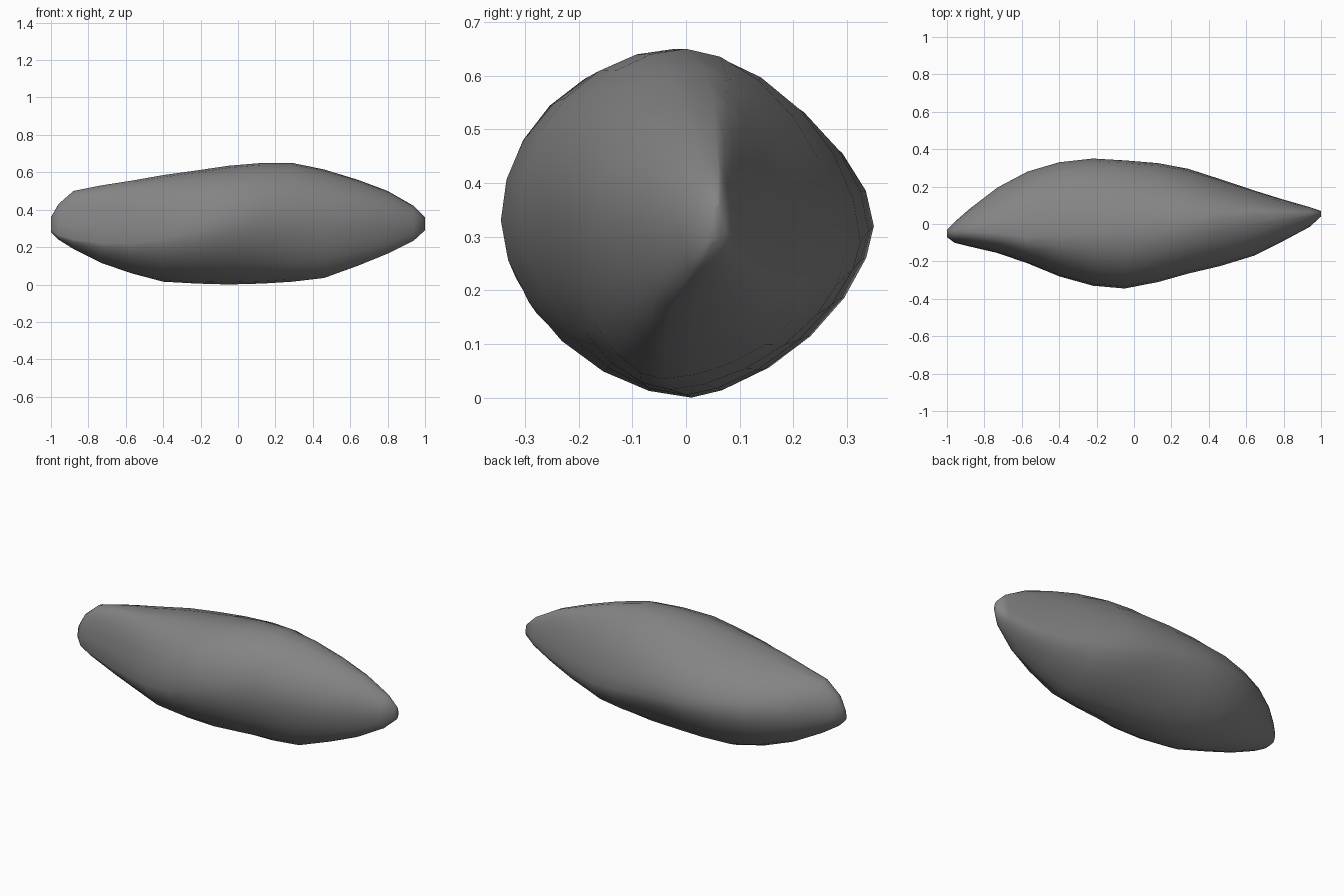
import bpy, bmesh, math

# Stations along the stone: x, y front, y back, z bottom, z top,
# y of top ridge, y of bottom ridge, z of front bulge, z of back bulge
STATIONS = [
    (-1.00, -0.07, -0.03, 0.28, 0.36, -0.045, -0.055, 0.29, 0.33),
    (-0.96, -0.10, 0.01, 0.24, 0.43, -0.045, -0.06, 0.26, 0.33),
    (-0.88, -0.12, 0.08, 0.19, 0.50, -0.04, -0.04, 0.24, 0.33),
    (-0.73, -0.155, 0.195, 0.115, 0.53, -0.05, -0.01, 0.22, 0.33),
    (-0.57, -0.21, 0.28, 0.06, 0.555, -0.07, 0.01, 0.22, 0.33),
    (-0.40, -0.28, 0.33, 0.015, 0.585, -0.06, 0.01, 0.24, 0.33),
    (-0.22, -0.33, 0.35, 0.005, 0.61, -0.05, 0.01, 0.28, 0.32),
    (-0.05, -0.345, 0.34, 0.00, 0.635, -0.04, 0.01, 0.33, 0.31),
    (0.13, -0.31, 0.325, 0.005, 0.65, -0.02, 0.00, 0.35, 0.29),
    (0.29, -0.265, 0.295, 0.015, 0.65, 0.00, -0.03, 0.36, 0.26),
    (0.46, -0.225, 0.24, 0.035, 0.615, 0.03, -0.045, 0.35, 0.23),
    (0.64, -0.17, 0.18, 0.10, 0.56, 0.05, -0.04, 0.34, 0.23),
    (0.80, -0.09, 0.13, 0.165, 0.50, 0.055, -0.03, 0.33, 0.25),
    (0.94, -0.015, 0.09, 0.235, 0.42, 0.06, 0.02, 0.32, 0.29),
    (1.00, 0.04, 0.07, 0.29, 0.36, 0.06, 0.05, 0.32, 0.32),
]
SIDES = 24


def ring(bm, s):
    """One cross-section made of four rounded quarters, flatter below."""
    x, yf, yb, z0, z1, yt, yu, zf, zk = s
    left, right = max(0, -x), max(0, x)
    verts = []
    for i in range(SIDES):
        a = 2 * math.pi * i / SIDES
        c, d = math.cos(a), math.sin(a)
        top, back = c >= 0, d >= 0
        mid_y, tip_z = (yt, z1) if top else (yu, z0)
        tip_y, mid_z = (yb, zk) if back else (yf, zf)
        if top:
            power = 1.1 + 0.1 * right if back else 1.03 - 0.15 * left
        else:
            power = 1.32 - 0.4 * abs(x) if back else 1.1 + 0.25 * left
        y = mid_y + (tip_y - mid_y) * abs(d) ** power
        z = mid_z + (tip_z - mid_z) * abs(c) ** power
        verts.append(bm.verts.new((x, y, z)))
    return verts


# Stone body: lofted rings with closed ends
bm = bmesh.new()
rings = [ring(bm, s) for s in STATIONS]
for a, b in zip(rings, rings[1:]):
    for i in range(SIDES):
        j = (i + 1) % SIDES
        bm.faces.new((a[i], a[j], b[j], b[i]))
bm.faces.new(rings[0])
bm.faces.new(rings[-1])
bmesh.ops.recalc_face_normals(bm, faces=bm.faces)
for f in bm.faces:
    f.smooth = True
mesh = bpy.data.meshes.new("stone")
bm.to_mesh(mesh)
bm.free()
stone = bpy.data.objects.new("stone", mesh)
bpy.context.collection.objects.link(stone)

# Dark grey stone colour
mat = bpy.data.materials.new("dark_grey")
mat.diffuse_color = (0.23, 0.23, 0.23, 1)
mesh.materials.append(mat)
